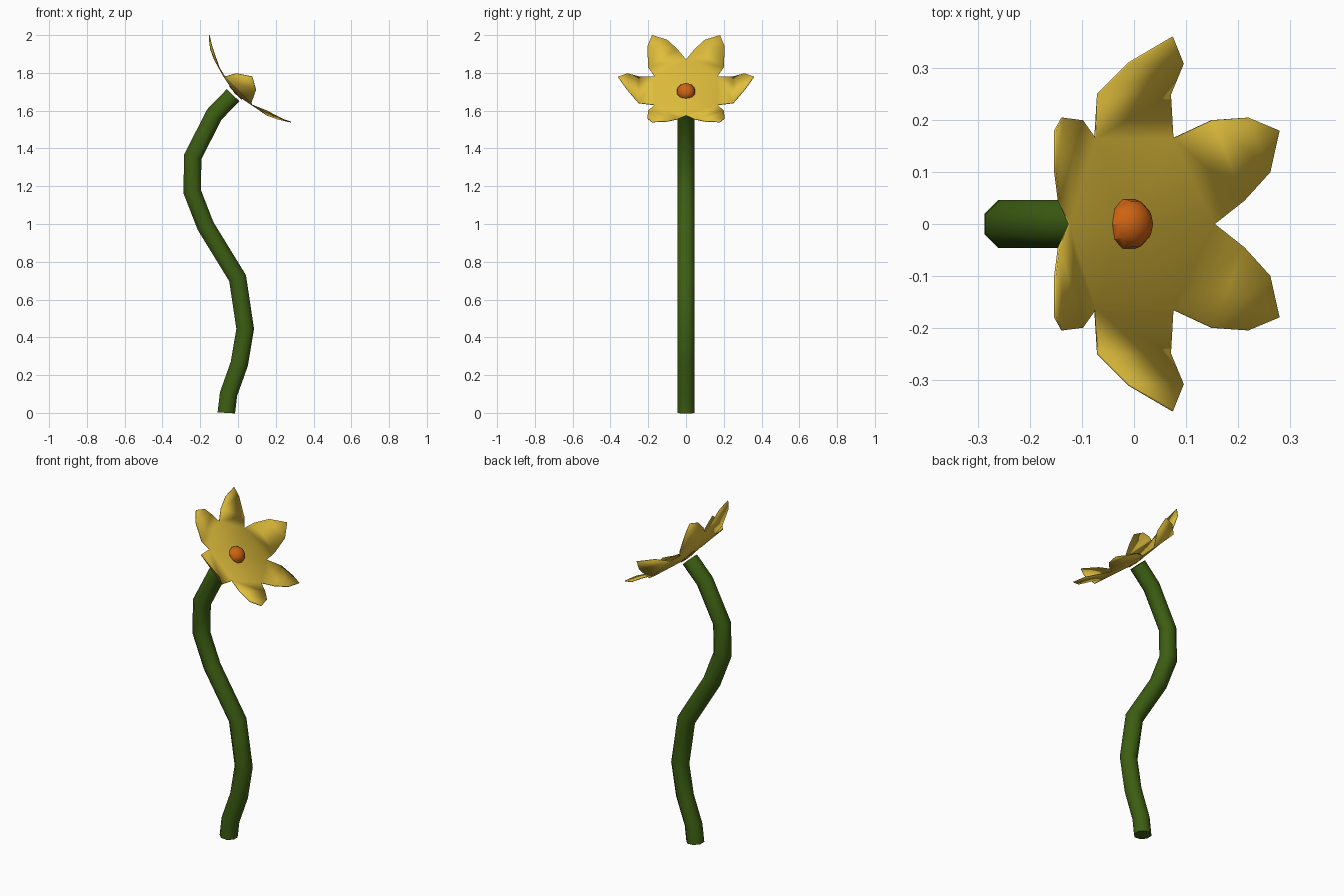
import bpy, bmesh, math
from mathutils import Vector, Matrix

if "Cube" in bpy.data.objects:
    bpy.data.objects.remove(bpy.data.objects["Cube"])


def material(name, rgb):
    m = bpy.data.materials.new(name)
    m.diffuse_color = (*rgb, 1)
    m.use_nodes = True
    m.node_tree.nodes["Principled BSDF"].inputs["Base Color"].default_value = m.diffuse_color
    return m


def finish(name, bm, mat, angle):
    bmesh.ops.recalc_face_normals(bm, faces=bm.faces)
    mesh = bpy.data.meshes.new(name)
    bm.to_mesh(mesh)
    bm.free()
    mesh.materials.append(mat)
    obj = bpy.data.objects.new(name, mesh)
    bpy.context.collection.objects.link(obj)
    bpy.ops.object.select_all(action='DESELECT')
    obj.select_set(True)
    bpy.context.view_layer.objects.active = obj
    bpy.ops.object.shade_smooth_by_angle(angle=math.radians(angle))
    return obj


green = material("stem green", (0.046, 0.112, 0.006))
yellow = material("petal yellow", (0.74, 0.51, 0.045))
orange = material("centre orange", (0.62, 0.125, 0.006))

# Stem: eight-sided tube with mitred rings along a bent path in the xz plane
path = [Vector((x, 0, z)) for x, z in (
    (-0.062, 0), (-0.05, 0.10), (0.007, 0.26), (0.038, 0.445), (-0.002, 0.713),
    (-0.172, 0.99), (-0.242, 1.17), (-0.24, 1.355), (-0.125, 1.58), (-0.026, 1.682))]
bm = bmesh.new()
rings = []
for i, p in enumerate(path):
    before = (p - path[i - 1]).normalized() if i else Vector((0, 0, 1))
    after = (path[i + 1] - p).normalized() if i < len(path) - 1 else before
    t = (before + after).normalized()
    side = Vector((t.z, 0, -t.x)) / t.dot(before)
    ring = []
    for k in range(8):
        a = math.radians(22.5 + 45 * k)
        ring.append(bm.verts.new(p + 0.05 * (side * math.cos(a) + Vector((0, math.sin(a), 0)))))
    rings.append(ring)
for lo, hi in zip(rings, rings[1:]):
    for k in range(8):
        j = (k + 1) % 8
        bm.faces.new((lo[k], lo[j], hi[j], hi[k]))
bm.faces.new(rings[0])
bm.faces.new(rings[-1])
finish("stem", bm, green, 50)

# Petals: one half of the bloom, mirrored across y = 0
heart = (-0.015, 0, 1.69)
notches = [(-0.125, 0, 1.87), (-0.075, 0.165, 1.78), (0.075, 0.165, 1.63), (0.155, 0, 1.575)]
outlines = [
    # back petal
    [(-0.145, 0.045, 1.925), (-0.152, 0.10, 1.975), (-0.152, 0.18, 2.0),
     (-0.138, 0.205, 1.94), (-0.10, 0.20, 1.83)],
    # side petal
    [(-0.07, 0.25, 1.78), (-0.01, 0.31, 1.797), (0.075, 0.36, 1.78),
     (0.095, 0.31, 1.71), (0.07, 0.25, 1.64)],
    # front petal
    [(0.15, 0.20, 1.60), (0.22, 0.205, 1.56), (0.28, 0.18, 1.54),
     (0.262, 0.10, 1.543), (0.212, 0.045, 1.555)],
]
bm = bmesh.new()
for s in (1, -1):
    def vert(co):
        return bm.verts.new((co[0], s * co[1], co[2]))
    c = vert(heart)
    n = [vert(co) for co in notches]
    for i, outline in enumerate(outlines):
        a, b, tip, d, e = [vert(co) for co in outline]
        for f in ((c, n[i], n[i + 1]), (n[i], a, e, n[i + 1]), (a, b, d, e), (b, tip, d)):
            bm.faces.new(f)
bmesh.ops.remove_doubles(bm, verts=bm.verts, dist=0.0005)
petals = finish("petals", bm, yellow, 60)
solid = petals.modifiers.new("thickness", 'SOLIDIFY')
solid.thickness = 0.004
solid.offset = 0

# Flower centre: low-poly dome facing along the bloom's axis
axis = Vector((0.73, 0, 0.68))
bm = bmesh.new()
bmesh.ops.create_uvsphere(bm, u_segments=10, v_segments=8, radius=0.05)
bmesh.ops.transform(bm, verts=bm.verts, matrix=(
    Matrix.Translation((-0.009, 0, 1.70))
    @ axis.to_track_quat('Z', 'Y').to_matrix().to_4x4()
    @ Matrix.Diagonal((1, 1, 0.85, 1))))
bmesh.ops.bisect_plane(bm, geom=bm.verts[:] + bm.edges[:] + bm.faces[:], dist=0.0001,
                       plane_co=Vector((-0.012, 0, 1.69)), plane_no=axis, clear_inner=True)
finish("flower_centre", bm, orange, 30)
